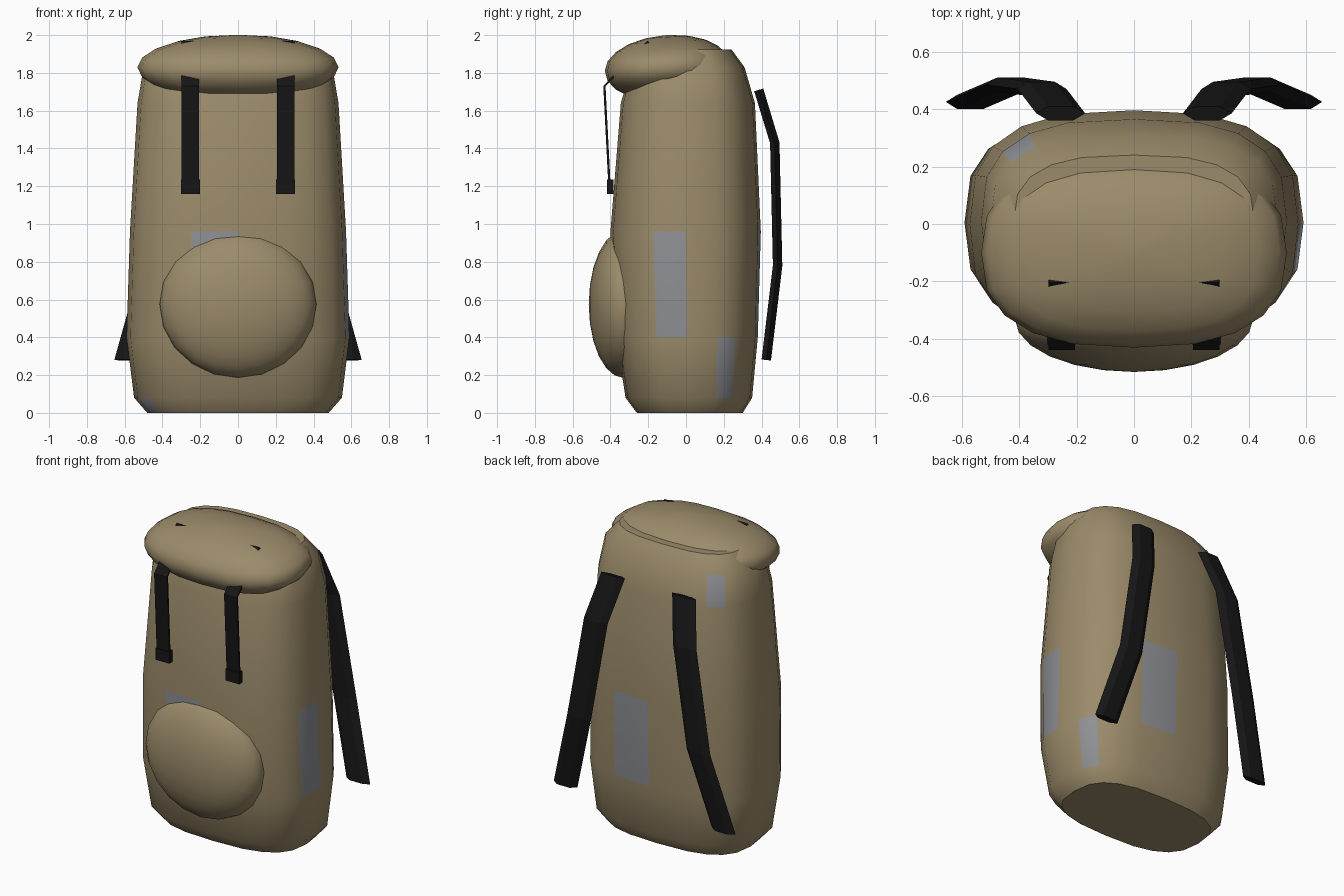
import bpy, bmesh, math
from mathutils import Vector

if "Cube" in bpy.data.objects:
    bpy.data.objects.remove(bpy.data.objects["Cube"])


def material(name, rgb):
    m = bpy.data.materials.new(name)
    m.diffuse_color = (*rgb, 1)
    m.use_nodes = True
    m.node_tree.nodes["Principled BSDF"].inputs["Base Color"].default_value = m.diffuse_color
    return m


CANVAS = material("canvas", (0.33, 0.26, 0.145))
PATCH = material("patch", (0.27, 0.28, 0.30))
WEBBING = material("webbing", (0.008, 0.008, 0.008))


def smooth(ob, angle=35):
    bpy.ops.object.select_all(action='DESELECT')
    ob.select_set(True)
    bpy.context.view_layer.objects.active = ob
    bpy.ops.object.shade_smooth_by_angle(angle=math.radians(angle))


def loft(name, rings, mats):
    """Skin a list of equal-length point rings and cap both ends."""
    bm = bmesh.new()
    vs = [[bm.verts.new(p) for p in r] for r in rings]
    n = len(vs[0])
    for a, b in zip(vs, vs[1:]):
        for i in range(n):
            bm.faces.new((a[i], a[(i + 1) % n], b[(i + 1) % n], b[i]))
    bm.faces.new(vs[0][::-1])
    bm.faces.new(vs[-1])
    bmesh.ops.recalc_face_normals(bm, faces=bm.faces)
    me = bpy.data.meshes.new(name)
    bm.to_mesh(me)
    bm.free()
    for m in mats:
        me.materials.append(m)
    ob = bpy.data.objects.new(name, me)
    bpy.context.collection.objects.link(ob)
    return ob


def oval(z, hx, hy, cy, power=0.714, tilt=0.0, n=20):
    """Rounded-rectangle ring of n points; point 0 is at +x, point 5 at +y."""
    pts = []
    for i in range(n):
        c, s = (f(2 * math.pi * i / n) for f in (math.cos, math.sin))
        x = hx * math.copysign(abs(c) ** power, c)
        y = hy * math.copysign(abs(s) ** power, s)
        pts.append((x, y + cy, z + tilt * y))
    return pts


# Main bag: z, half width, half depth, centre y
BODY = [(0, .48, .28, .02), (.08, .55, .335, .015), (.40, .59, .375, .005),
        (.96, .572, .398, -.002), (1.64, .532, .355, .01),
        (1.83, .50, .30, .01), (1.925, .42, .24, 0)]
body = loft("bag_body", [oval(*r) for r in BODY], [CANVAS, PATCH])

# Grey patches are single faces of the bag: (row, column)
for row, col in [(2, 14), (2, 19), (2, 4), (1, 1), (4, 7), (0, 11)]:
    body.data.polygons[row * 20 + col].material_index = 1
smooth(body)

# Puffy lid
lid_rings = []
for k in range(11):
    a = math.radians(-87 + 174 * k / 10)
    h = .17 if a > 0 else .18
    r = math.cos(a)
    lid_rings.append(oval(1.83 + h * math.sin(a), .532 * r, .33 * r, -.10, .78, .06))
smooth(loft("lid", lid_rings, [CANVAS]), 60)

# Round front pocket
bpy.ops.mesh.primitive_uv_sphere_add(segments=20, ring_count=12, radius=1,
                                     location=(0, -.33, .575),
                                     rotation=(math.pi / 2, 0, 0))
pocket = bpy.context.object
pocket.name = "front_pocket"
pocket.scale = (.415, .39, .185)
pocket.data.materials.append(CANVAS)
smooth(pocket, 60)


def strap(name, path, section):
    """Sweep a section (across x, through thickness) along a path in the yz plane."""
    pts = [Vector(p) for p in path]
    rings = []
    for i, p in enumerate(pts):
        t = pts[min(i + 1, len(pts) - 1)] - pts[max(i - 1, 0)]
        normal = Vector((0, -t.z, t.y)).normalized()
        rings.append([p + Vector((u, 0, 0)) + normal * v for u, v in section])
    ob = loft(name, rings, [WEBBING])
    return ob


def box_section(w, t):
    return [(-w, -t), (w, -t), (w, t), (-w, t)]


PAD = [(-.085, 0), (-.045, -.025), (.045, -.025), (.085, 0), (.045, .025), (-.045, .025)]

for side, label in ((-1, "left"), (1, "right")):
    # Shoulder strap
    strap("shoulder_strap_" + label,
          [(side * .255, .385, 1.71), (side * .32, .47, 1.43),
           (side * .43, .485, .78), (side * .57, .425, .28)], PAD)
    # Lid strap running down the front, and its end tab
    x = side * .252
    strap("lid_strap_" + label,
          [(x, -.405, 1.20), (x, -.432, 1.73), (x, -.36, 1.805), (x, -.20, 1.965)],
          box_section(.046, .006))
    strap("lid_strap_tab_" + label,
          [(x, -.402, 1.16), (x, -.402, 1.235)], box_section(.05, .017))
